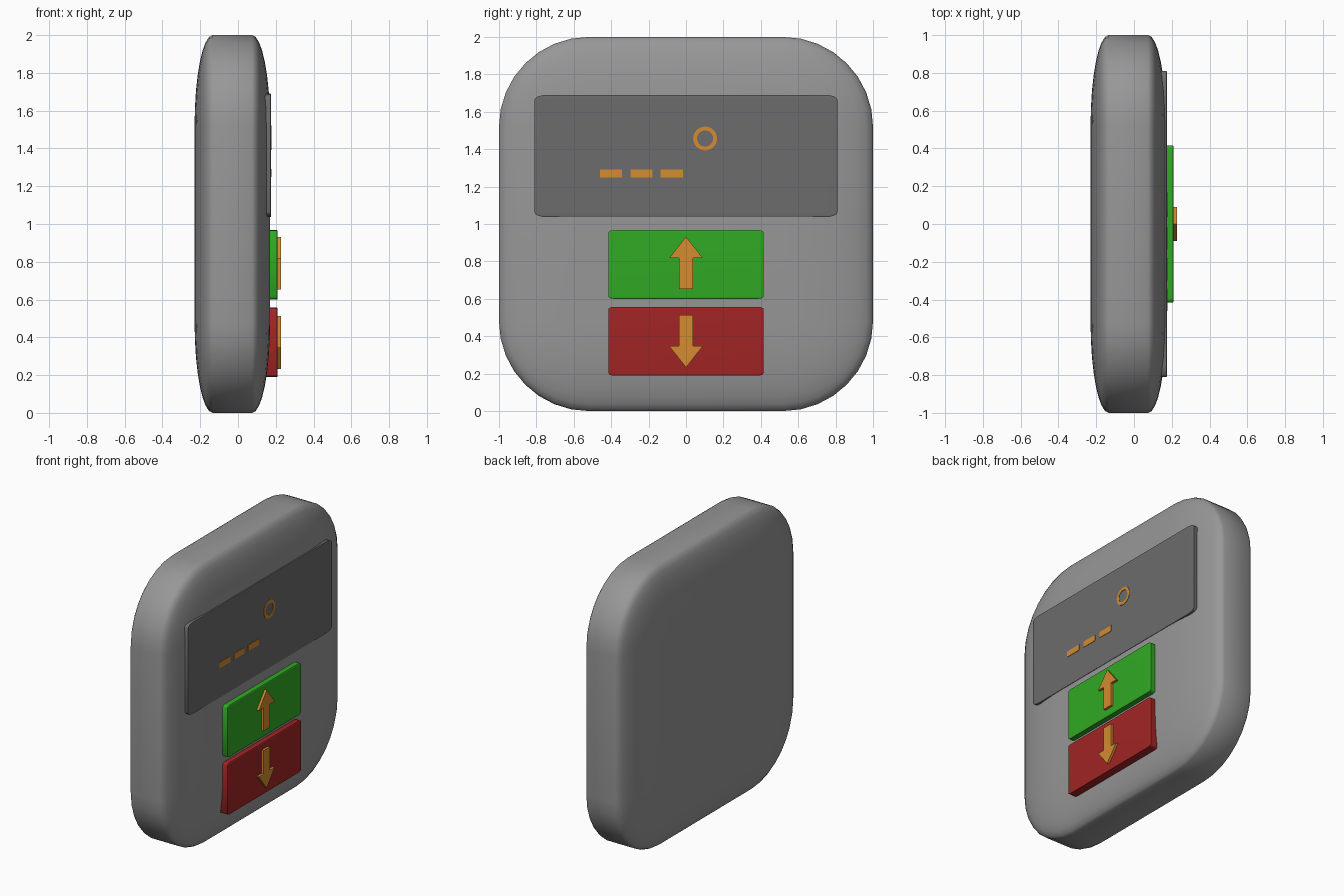
import bpy, bmesh, math
from mathutils import Vector

default = bpy.data.objects.get("Cube")
if default:
    bpy.data.objects.remove(default, do_unlink=True)


def material(name, rgb):
    mat = bpy.data.materials.new(name)
    mat.use_nodes = True
    colour = (*rgb, 1)
    mat.diffuse_color = colour
    mat.node_tree.nodes["Principled BSDF"].inputs["Base Color"].default_value = colour
    return mat


grey = material("casing_grey", (0.31, 0.31, 0.31))
dark = material("screen_grey", (0.15, 0.15, 0.15))
green = material("button_green", (0.03, 0.40, 0.017))
red = material("button_red", (0.36, 0.018, 0.018))
orange = material("marking_orange", (0.66, 0.26, 0.03))


def finish(bm, name, mat, smooth=False):
    bmesh.ops.recalc_face_normals(bm, faces=bm.faces)
    mesh = bpy.data.meshes.new(name)
    bm.to_mesh(mesh)
    bm.free()
    mesh.materials.append(mat)
    obj = bpy.data.objects.new(name, mesh)
    bpy.context.collection.objects.link(obj)
    if smooth:
        bpy.ops.object.select_all(action="DESELECT")
        obj.select_set(True)
        bpy.context.view_layer.objects.active = obj
        bpy.ops.object.shade_smooth_by_angle(angle=math.radians(35))
    return obj


def rounded_block(name, mat, low, high, bevel, segments):
    """Bevelled cube stretched to fill the box from low to high."""
    low, high = Vector(low), Vector(high)
    bm = bmesh.new()
    bmesh.ops.create_cube(bm, size=2)
    bmesh.ops.bevel(bm, geom=bm.edges[:], offset=bevel, segments=segments,
                    profile=0.5, affect="EDGES")
    bmesh.ops.scale(bm, vec=(high - low) / 2, verts=bm.verts)
    bmesh.ops.translate(bm, vec=(high + low) / 2, verts=bm.verts)
    return finish(bm, name, mat, True)


def plate(name, mat, outline, back, front):
    """Flat plate from a (y, z) outline, raised towards +x."""
    bm = bmesh.new()
    face = bm.faces.new([bm.verts.new((back, y, z)) for y, z in outline])
    grown = bmesh.ops.extrude_face_region(bm, geom=[face])["geom"]
    verts = [v for v in grown if isinstance(v, bmesh.types.BMVert)]
    bmesh.ops.translate(bm, vec=(front - back, 0, 0), verts=verts)
    return finish(bm, name, mat)


def ring(name, mat, centre, inner, outer, back, front, sides=24):
    """Flat ring facing +x."""
    bm = bmesh.new()
    section = [(inner, back), (outer, back), (outer, front), (inner, front)]
    loops = []
    for i in range(sides):
        a = math.tau * i / sides
        loops.append([bm.verts.new((x, centre[0] + r * math.cos(a),
                                    centre[1] + r * math.sin(a))) for r, x in section])
    for i in range(sides):
        a, b = loops[i], loops[(i + 1) % sides]
        for j in range(4):
            k = (j + 1) % 4
            bm.faces.new((a[j], a[k], b[k], b[j]))
    return finish(bm, name, mat)


# Casing and raised parts on its +x face
rounded_block("casing", grey, (-0.23, -1, 0), (0.17, 1, 2), 0.48, 8)
rounded_block("screen", dark, (0.12, -0.81, 1.037), (0.175, 0.81, 1.69), 0.08, 4)
rounded_block("up_button", green, (0.11, -0.415, 0.6), (0.21, 0.415, 0.967), 0.07, 3)
rounded_block("down_button", red, (0.11, -0.415, 0.19), (0.21, 0.415, 0.557), 0.07, 3)

# Button arrows, the lower one flipped
for name, tip, way in (("up_arrow", 0.932, 1), ("down_arrow", 0.233, -1)):
    half = [(0.09, 0.114), (0.037, 0.114), (0.037, 0.28)]
    points = [(0, 0)] + half + [(-y, d) for y, d in reversed(half)]
    plate(name, orange, [(y, tip - way * d) for y, d in points], 0.2, 0.227)

# Screen markings: three dashes and a small ring
for i in range(3):
    y = -0.46 + 0.162 * i
    plate(f"dash_{i + 1}", orange,
          [(y, 1.249), (y + 0.119, 1.249), (y + 0.119, 1.291), (y, 1.291)], 0.17, 0.178)
ring("display_ring", orange, (0.102, 1.457), 0.043, 0.064, 0.17, 0.178)
